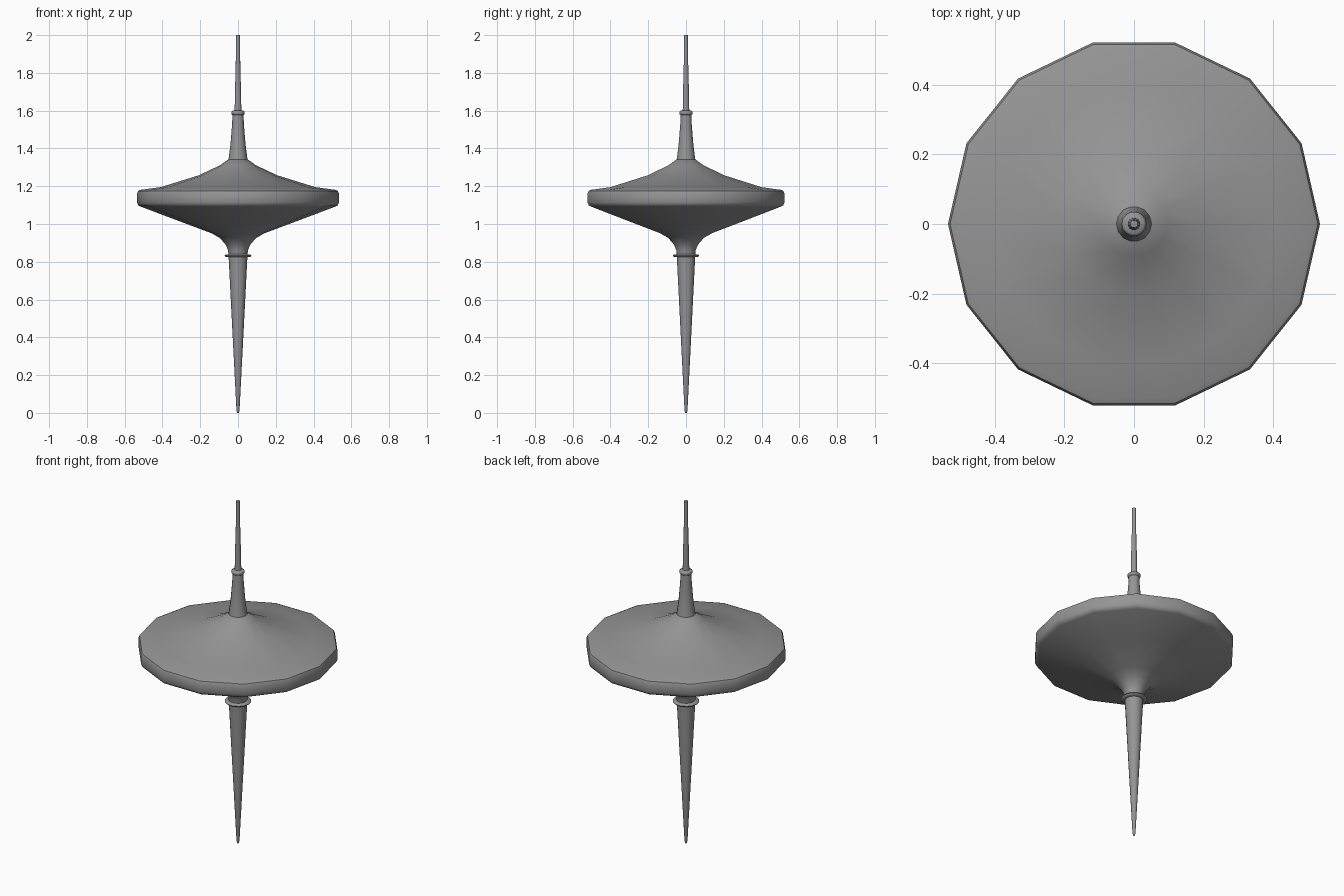
import bpy
import bmesh
from math import cos, sin, tau, radians

cube = bpy.data.objects.get("Cube")
if cube:
    bpy.data.objects.remove(cube, do_unlink=True)

grey = bpy.data.materials.new("plain_grey")
grey.use_nodes = True
colour = (0.3, 0.3, 0.3, 1)
grey.diffuse_color = colour
grey.node_tree.nodes["Principled BSDF"].inputs["Base Color"].default_value = colour


def turned(name, profile, sides=14, sharp=40):
    """Revolve a bottom-to-top (radius, height) profile and cap both ends."""
    bm = bmesh.new()
    rings = [[bm.verts.new((r * cos(tau * i / sides), r * sin(tau * i / sides), z))
              for i in range(sides)] for r, z in profile]
    for low, high in zip(rings, rings[1:]):
        for i in range(sides):
            j = (i + 1) % sides
            bm.faces.new((low[i], low[j], high[j], high[i]))
    bm.faces.new(rings[0][::-1])
    bm.faces.new(rings[-1])
    mesh = bpy.data.meshes.new(name)
    bm.to_mesh(mesh)
    bm.free()
    mesh.materials.append(grey)
    obj = bpy.data.objects.new(name, mesh)
    bpy.context.collection.objects.link(obj)
    bpy.ops.object.select_all(action="DESELECT")
    obj.select_set(True)
    bpy.context.view_layer.objects.active = obj
    bpy.ops.object.shade_smooth_by_angle(angle=radians(sharp))


# Long tapering lower spike
turned("lower_spike", [(0.004, 0), (0.008, 0.012), (0.028, 0.4), (0.05, 0.83)])

# Thin ring under the disc
turned("lower_ring", [(0.05, 0.824), (0.068, 0.827), (0.071, 0.832),
                      (0.068, 0.837), (0.05, 0.84)], sharp=60)

# Wide disc with flared hub and rounded rim
turned("disc", [(0.05, 0.835), (0.053, 0.862), (0.065, 0.89), (0.095, 0.925),
                (0.14, 0.951), (0.33, 1.022), (0.515, 1.092), (0.528, 1.099),
                (0.535, 1.115), (0.535, 1.16), (0.529, 1.175), (0.515, 1.181),
                (0.41, 1.195), (0.207, 1.258), (0.095, 1.311), (0.05, 1.343)])

# Neck above the disc
turned("neck", [(0.052, 1.335), (0.05, 1.345), (0.04, 1.42),
                (0.031, 1.53), (0.029, 1.59)])

# Collar at the top of the neck
turned("collar", [(0.029, 1.577), (0.034, 1.581), (0.036, 1.588),
                  (0.034, 1.595), (0.028, 1.6)], sharp=60)

# Slim upper rod
turned("upper_rod", [(0.018, 1.59), (0.016, 1.7), (0.012, 1.85), (0.011, 2.0)])
